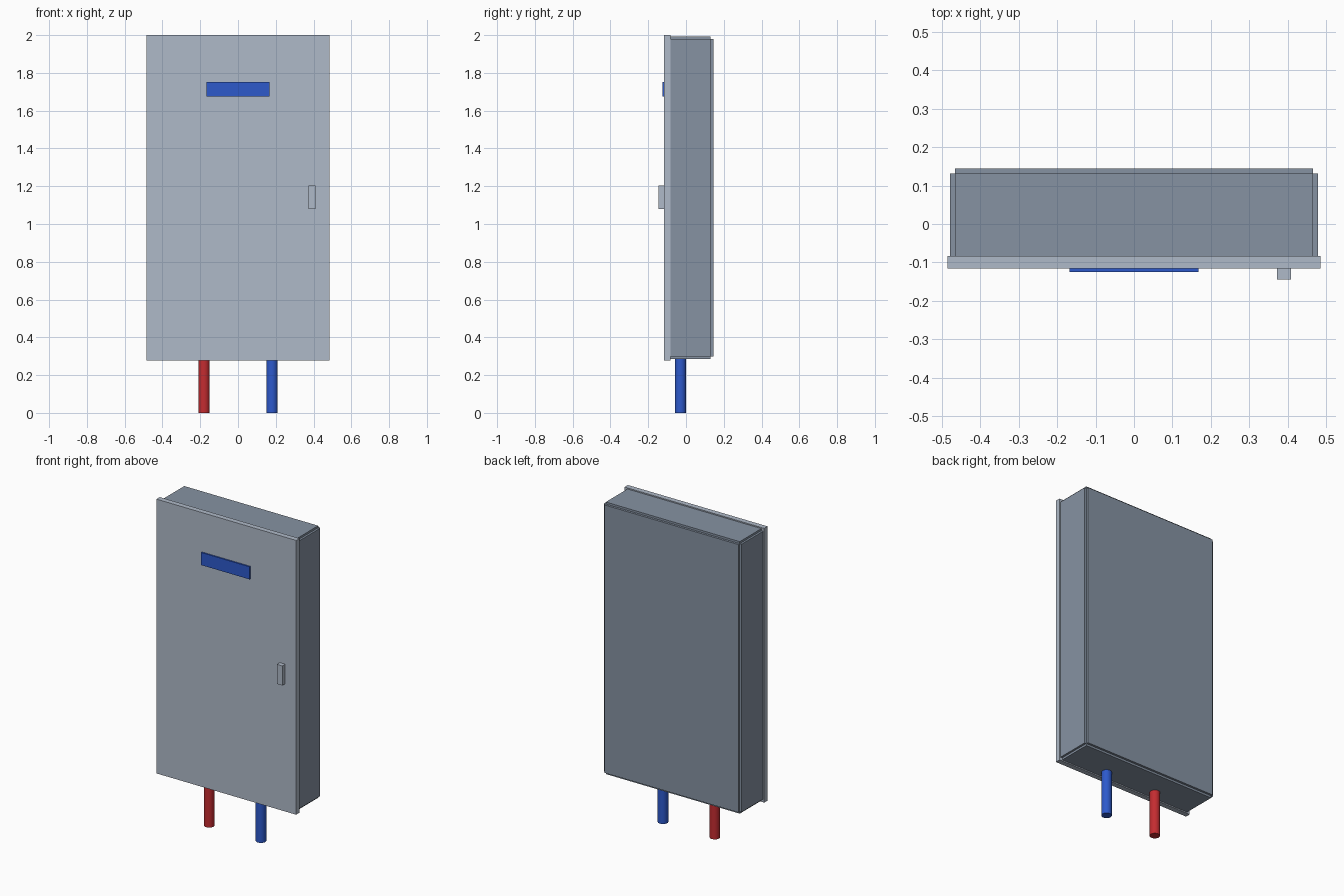
import bpy
from mathutils import Vector

cube = bpy.data.objects.get("Cube")
if cube:
    bpy.data.objects.remove(cube, do_unlink=True)


def material(name, rgb):
    m = bpy.data.materials.new(name)
    m.use_nodes = True
    color = (*rgb, 1)
    m.diffuse_color = color
    m.node_tree.nodes["Principled BSDF"].inputs["Base Color"].default_value = color
    return m


LIGHT = material("light grey paint", (0.43, 0.49, 0.58))
DARK = material("slate grey paint", (0.24, 0.29, 0.365))
BLUE = material("blue", (0.026, 0.1, 0.6))
RED = material("red", (0.55, 0.025, 0.03))


def box(name, low, high, mat):
    low, high = Vector(low), Vector(high)
    bpy.ops.mesh.primitive_cube_add(size=1, location=(low + high) / 2)
    ob = bpy.context.object
    ob.name = name
    ob.scale = high - low
    bpy.ops.object.transform_apply(location=False, rotation=False, scale=True)
    ob.data.materials.append(mat)
    return ob


def pipe(name, x, mat):
    bpy.ops.mesh.primitive_cylinder_add(vertices=32, radius=0.03, depth=0.32,
                                        location=(x, -0.029, 0.16))
    ob = bpy.context.object
    ob.name = name
    ob.data.materials.append(mat)
    bpy.ops.object.shade_smooth_by_angle()


# Cabinet shell: sheet panels that leave a small step along every edge
W, IN_W = 0.478, 0.465
BOTTOM, IN_BOTTOM, IN_TOP, TOP = 0.285, 0.298, 1.98, 1.993
FRONT, IN_BACK, BACK = -0.084, 0.131, 0.145
for side, s in (("left", 1), ("right", -1)):
    xs = sorted((s * IN_W, s * W))
    box(side + "_panel", (xs[0], FRONT, IN_BOTTOM), (xs[1], IN_BACK, IN_TOP), DARK)
box("top_panel", (-IN_W, FRONT, IN_TOP), (IN_W, IN_BACK, TOP), DARK)
box("bottom_panel", (-IN_W, FRONT, BOTTOM), (IN_W, IN_BACK, IN_BOTTOM), DARK)
box("back_panel", (-IN_W, IN_BACK, IN_BOTTOM), (IN_W, BACK, IN_TOP), DARK)

# Door with handle and sign plate
box("door", (-0.485, -0.116, 0.278), (0.485, -0.083, 2.0), LIGHT)
box("handle", (0.372, -0.145, 1.08), (0.409, -0.115, 1.203), LIGHT)
box("sign_plate", (-0.168, -0.125, 1.674), (0.168, -0.115, 1.753), BLUE)

# Supply and return pipes below
pipe("right_pipe", -0.18, RED)
pipe("left_pipe", 0.18, BLUE)
